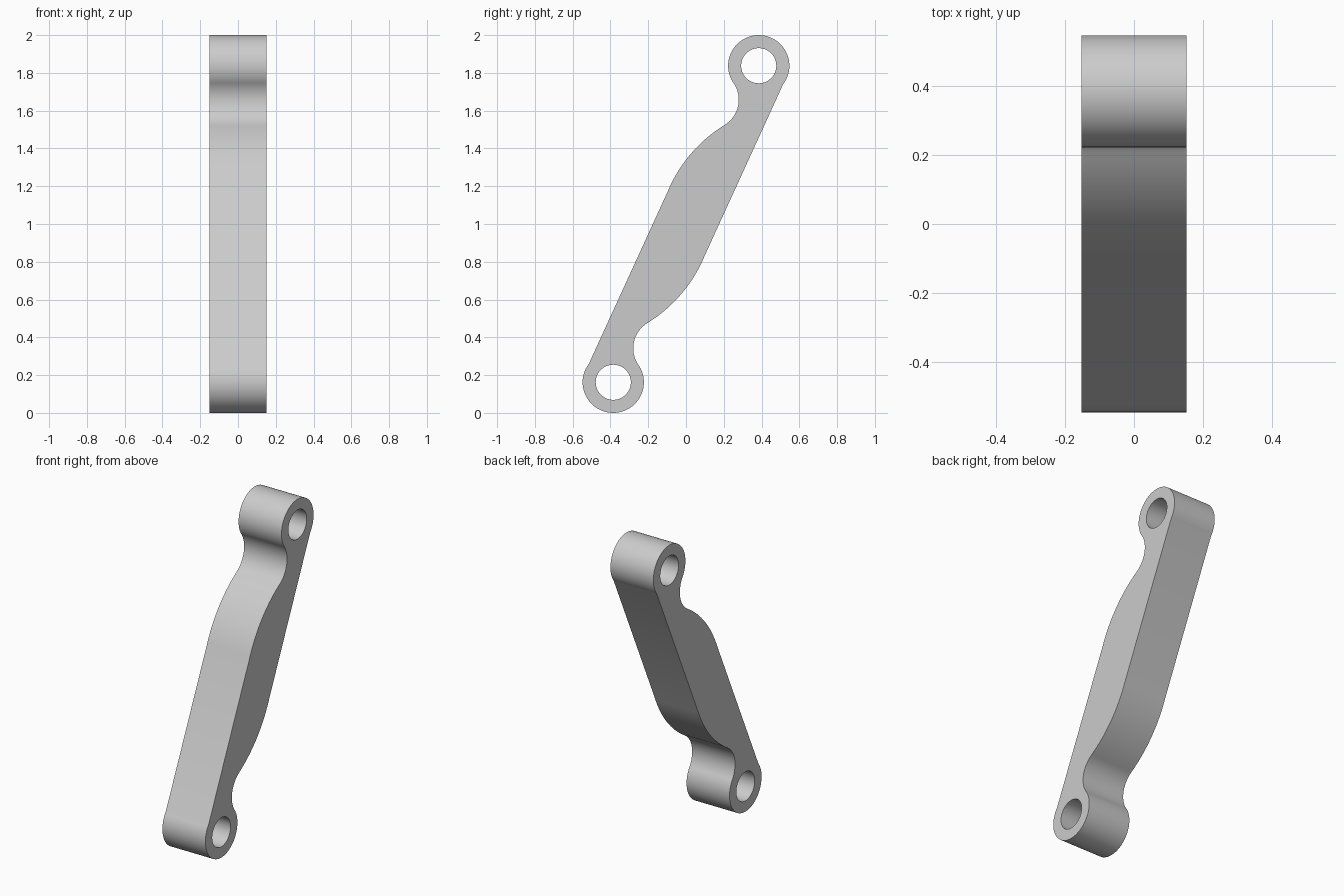
import bpy
import bmesh
import math
from mathutils import Vector

old = bpy.data.objects.get("Cube")
if old:
    bpy.data.objects.remove(old, do_unlink=True)

HALF_WIDTH = 0.152
EYE = Vector((0.385, 1.838))    # centre of the upper eye in (y, z)
HOLE_RADIUS = 0.093


def arc(a, b, c, steps):
    """Points on the circular arc from a through b to c."""
    a, b, c = Vector(a), Vector(b), Vector(c)
    u, v = b - a, c - a
    d = 2 * (u.x * v.y - u.y * v.x)
    centre = a + Vector((v.y * u.length_squared - u.y * v.length_squared,
                         u.x * v.length_squared - v.x * u.length_squared)) / d
    r = (a - centre).length
    t0, t1, t2 = (math.atan2(p.y - centre.y, p.x - centre.x) for p in (a, b, c))
    turn = math.tau
    sweep = (t2 - t0) % turn
    if (t1 - t0) % turn > sweep:
        sweep -= turn
    return [centre + r * Vector((math.cos(t0 + sweep * i / steps),
                                 math.sin(t0 + sweep * i / steps)))
            for i in range(steps + 1)]


def half_turn(points):
    """Rotate profile points by 180 degrees about the middle of the link."""
    return [Vector((-p.x, 2 - p.y)) for p in points]


# Upper half of the outline: eye, concave neck, convex shoulder
half = arc((0.514, 1.739), (0.385, 2.0), (0.248, 1.751), 48)
half += arc(half[-1], (0.279, 1.656), (0.204, 1.524), 24)[1:]
half += arc(half[-1], (0.02, 1.365), (-0.098, 1.17), 24)[1:]
outline = half + half_turn(half)

# Pin holes
hole = [EYE + HOLE_RADIUS * Vector((math.cos(math.tau * i / 64),
                                    math.sin(math.tau * i / 64)))
        for i in range(64)]

# Fill the profile around the holes, then extrude it across the width
bm = bmesh.new()
edges = []
for loop in (outline, hole, half_turn(hole)):
    verts = [bm.verts.new((-HALF_WIDTH, p.x, p.y)) for p in loop]
    edges += [bm.edges.new((v, verts[i - 1])) for i, v in enumerate(verts)]
bmesh.ops.triangle_fill(bm, edges=edges, use_beauty=True)
extruded = bmesh.ops.extrude_face_region(bm, geom=bm.faces[:], use_keep_orig=True)
bmesh.ops.translate(bm, vec=(2 * HALF_WIDTH, 0, 0),
                    verts=[g for g in extruded["geom"]
                           if isinstance(g, bmesh.types.BMVert)])
bmesh.ops.recalc_face_normals(bm, faces=bm.faces[:])

mesh = bpy.data.meshes.new("link_arm")
bm.to_mesh(mesh)
bm.free()
link = bpy.data.objects.new("link_arm", mesh)
bpy.context.collection.objects.link(link)

# Plain grey metal
grey = bpy.data.materials.new("light_grey")
grey.use_nodes = True
colour = (0.6, 0.6, 0.6, 1)
grey.diffuse_color = colour
grey.node_tree.nodes["Principled BSDF"].inputs["Base Color"].default_value = colour
mesh.materials.append(grey)

bpy.ops.object.select_all(action="DESELECT")
link.select_set(True)
bpy.context.view_layer.objects.active = link
bpy.ops.object.shade_smooth_by_angle(angle=math.radians(30))
